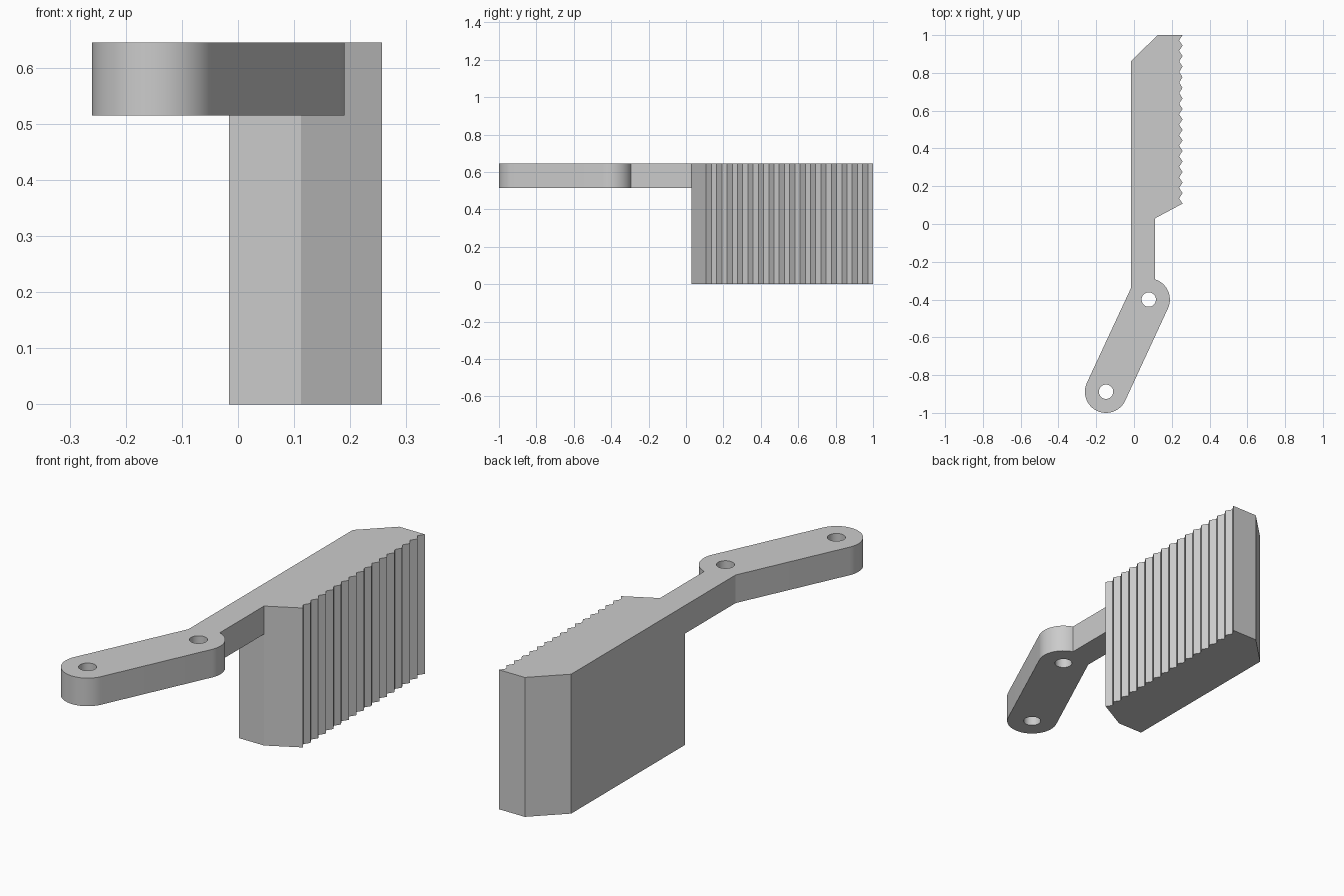
import bpy, bmesh, math
from mathutils import Vector

cube = bpy.data.objects.get("Cube")
if cube:
    bpy.data.objects.remove(cube, do_unlink=True)

TOP, ARM_BOTTOM = 0.645, 0.515
LEFT, NECK, TIP = -0.016, 0.112, 0.257      # x of back face, neck edge, tooth tips
JAW_START, TEETH_START = 0.03, 0.108
R, HOLE_R = 0.112, 0.038
PIVOT, END = Vector((0.078, -0.40)), Vector((-0.148, -0.888))

grey = bpy.data.materials.new("plain grey")
grey.use_nodes = True
grey.diffuse_color = (0.6, 0.6, 0.6, 1)
grey.node_tree.nodes["Principled BSDF"].inputs["Base Color"].default_value = (0.6, 0.6, 0.6, 1)


def prism(name, outline, z0, z1):
    """Extrude a flat outline between two heights."""
    bm = bmesh.new()
    face = bm.faces.new([bm.verts.new((x, y, z0)) for x, y in outline])
    up = bmesh.ops.extrude_face_region(bm, geom=[face])["geom"]
    bmesh.ops.translate(bm, vec=(0, 0, z1 - z0),
                        verts=[v for v in up if isinstance(v, bmesh.types.BMVert)])
    bmesh.ops.recalc_face_normals(bm, faces=bm.faces)
    mesh = bpy.data.meshes.new(name)
    bm.to_mesh(mesh)
    bm.free()
    mesh.materials.append(grey)
    obj = bpy.data.objects.new(name, mesh)
    bpy.context.collection.objects.link(obj)
    return obj


def arc(c, r, a0, a1, n):
    return [(c.x + r * math.cos(a0 + (a1 - a0) * i / n),
             c.y + r * math.sin(a0 + (a1 - a0) * i / n)) for i in range(n + 1)]


# Outline: rounded lever, narrow neck, toothed jaw (counter-clockwise)
along = PIVOT - END
side = math.atan2(along.y, along.x) - math.pi / 2
neck_angle = math.acos((NECK - PIVOT.x) / R)
bend = (LEFT, PIVOT.y + math.sqrt(R * R - (LEFT - PIVOT.x) ** 2))
outline = arc(END, R, side - math.pi, side, 32)
outline += arc(PIVOT, R, side, neck_angle, 20)
outline += [(NECK, JAW_START)]
teeth = 16
for i in range(2 * teeth + 1):
    y = TEETH_START + (1 - TEETH_START) * i / (2 * teeth)
    outline.append((TIP - 0.018 * (i % 2), y))
outline += [(0.125, 1), (LEFT, 0.862), bend]
body = prism("toothed_jaw_and_lever", outline, 0, TOP)

# Cut away the underside of the lever and drill both pin holes
cutters = [prism("underside_cutter",
                 [(-1, -2), (1, -2), (1, JAW_START), (-1, JAW_START)], -1, ARM_BOTTOM)]
for name, c in (("pivot_hole_cutter", PIVOT), ("end_hole_cutter", END)):
    cutters.append(prism(name, arc(c, HOLE_R, 0, math.tau, 32)[:-1], -0.5, 1))
# The underside cutter must spare the jaw, so it stops at the jaw's front face
for cutter in cutters:
    cutter.hide_render = True
    mod = body.modifiers.new(cutter.name, "BOOLEAN")
    mod.operation, mod.solver, mod.object = "DIFFERENCE", "EXACT", cutter

# Bake the cuts, then remove the cutters
bpy.context.view_layer.update()
baked = bpy.data.meshes.new_from_object(body.evaluated_get(bpy.context.evaluated_depsgraph_get()))
body.modifiers.clear()
body.data = baked
for cutter in cutters:
    bpy.data.objects.remove(cutter, do_unlink=True)

bpy.ops.object.select_all(action="DESELECT")
body.select_set(True)
bpy.context.view_layer.objects.active = body
bpy.ops.object.shade_smooth_by_angle(angle=math.radians(20))
